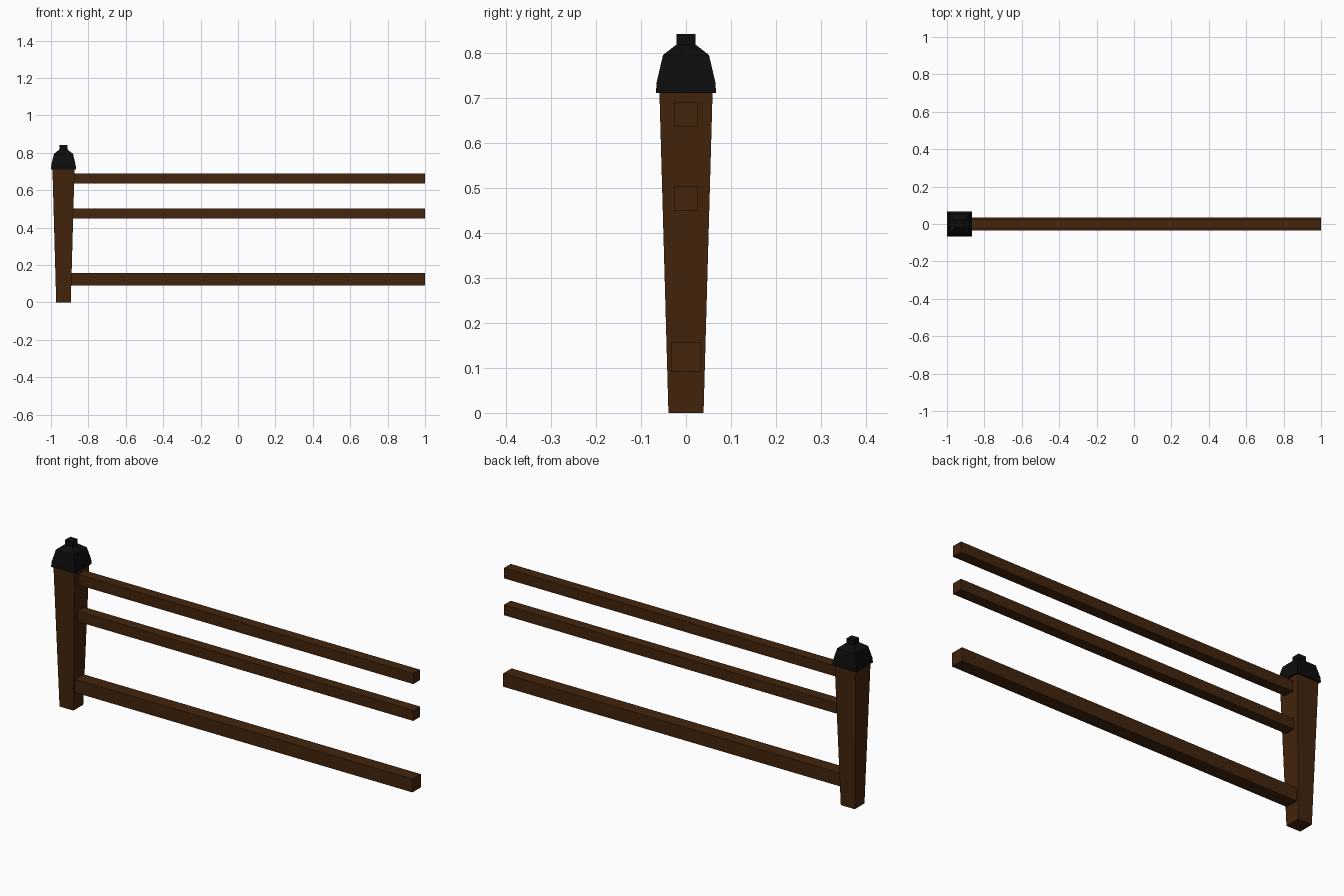
import bpy, bmesh

if "Cube" in bpy.data.objects:
    bpy.data.objects.remove(bpy.data.objects["Cube"])

POST_X = -0.933


def material(name, rgb):
    m = bpy.data.materials.new(name)
    m.diffuse_color = (*rgb, 1)
    m.use_nodes = True
    m.node_tree.nodes["Principled BSDF"].inputs["Base Color"].default_value = m.diffuse_color
    return m


wood = material("dark_wood", (0.055, 0.018, 0.004))
iron = material("black_iron", (0.004, 0.004, 0.004))


def make_object(name, bm, mat):
    bmesh.ops.recalc_face_normals(bm, faces=bm.faces)
    mesh = bpy.data.meshes.new(name)
    bm.to_mesh(mesh)
    bm.free()
    mesh.materials.append(mat)
    bpy.context.collection.objects.link(bpy.data.objects.new(name, mesh))


def square_stack(name, profile, mat):
    """Square sections (half width, z) lofted upwards around the post axis."""
    bm = bmesh.new()
    rings = [[bm.verts.new((POST_X + sx * h, sy * h, z))
              for sx, sy in ((-1, -1), (1, -1), (1, 1), (-1, 1))]
             for h, z in profile]
    for low, high in zip(rings, rings[1:]):
        for i in range(4):
            j = (i + 1) % 4
            bm.faces.new((low[i], low[j], high[j], high[i]))
    bm.faces.new(rings[0][::-1])
    bm.faces.new(rings[-1])
    make_object(name, bm, mat)


def rail(name, z, half, x0, x1=1.0):
    bm = bmesh.new()
    bmesh.ops.create_cube(bm, size=1)
    for v in bm.verts:
        v.co = (x1 if v.co.x > 0 else x0, v.co.y * 2 * half, z + v.co.z * 2 * half)
    make_object(name, bm, mat=wood)


# Tapered post, wider at the top
square_stack("post", [(0.039, 0), (0.059, 0.711)], wood)

# Faceted cap with a small square knob
square_stack("post_cap", [(0.067, 0.71), (0.065, 0.735), (0.051, 0.795),
                          (0.021, 0.818), (0.021, 0.841)], iron)

# Three rails, their ends set just inside the post
rail("bottom_rail", 0.124, 0.0335, -0.895)
rail("middle_rail", 0.476, 0.0265, -0.885)
rail("top_rail", 0.6625, 0.0265, -0.88)
